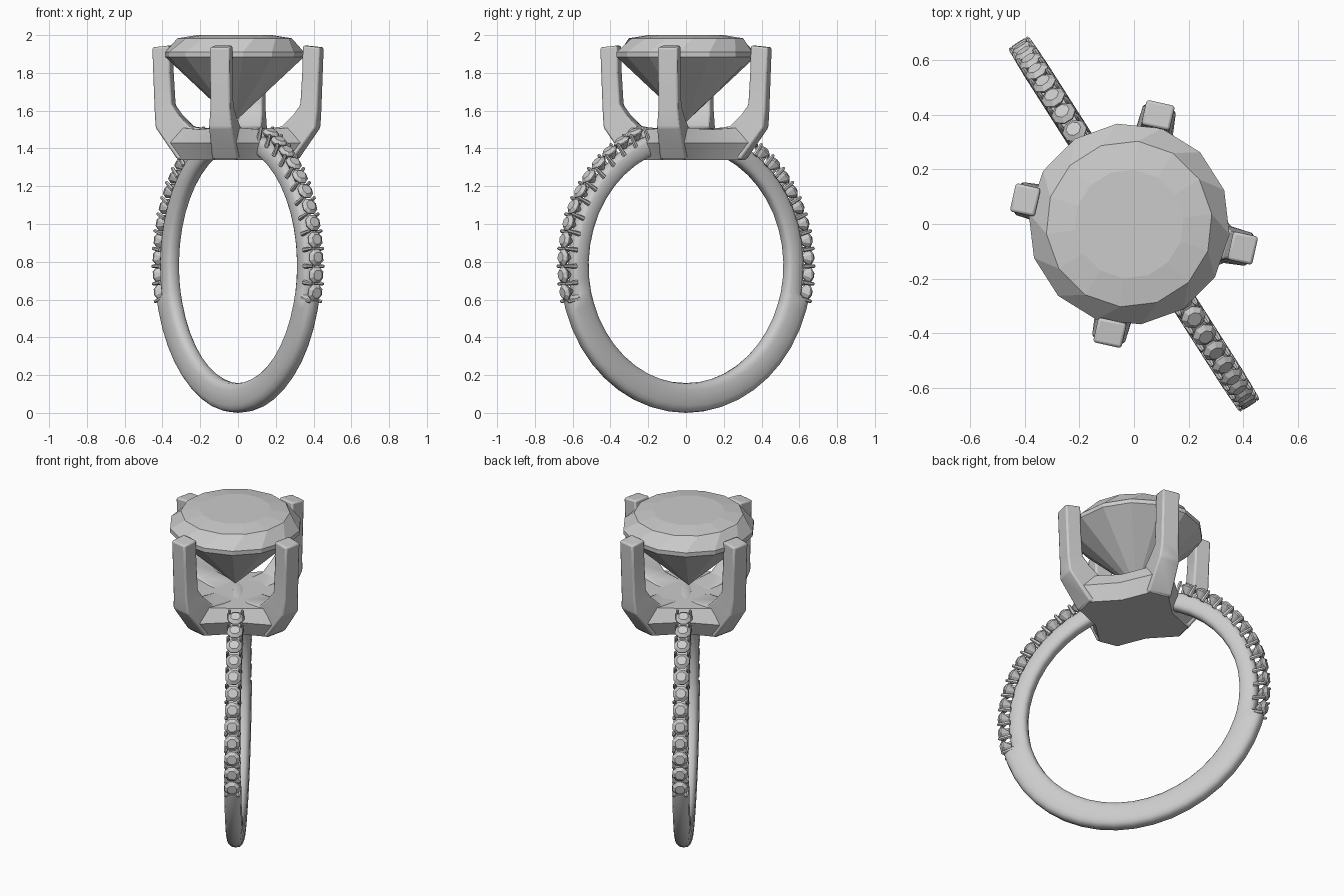
import bpy, bmesh
from math import sin, cos, pi, radians
from mathutils import Vector, Matrix

if "Cube" in bpy.data.objects:
    bpy.data.objects.remove(bpy.data.objects["Cube"])

TURN = Matrix.Rotation(radians(-57.5), 4, 'Z')   # ring plane is turned about z
CZ = 0.78                                        # centre height of the band


def add_loft(bm, rings, closed=False):
    """Skin a list of equal-length point loops; cap the ends unless closed."""
    rows = [[bm.verts.new(p) for p in r] for r in rings]
    n = len(rows[0])
    for i in range(len(rows) if closed else len(rows) - 1):
        a, b = rows[i], rows[(i + 1) % len(rows)]
        for j in range(n):
            k = (j + 1) % n
            bm.faces.new((a[j], a[k], b[k], b[j]))
    if not closed:
        bm.faces.new(rows[0][::-1])
        bm.faces.new(rows[-1])


def finish(name, bm, smooth=None, bevel=0):
    bmesh.ops.remove_doubles(bm, verts=bm.verts[:], dist=0.0006)
    bmesh.ops.recalc_face_normals(bm, faces=bm.faces[:])
    bm.transform(TURN)
    me = bpy.data.meshes.new(name)
    bm.to_mesh(me)
    bm.free()
    ob = bpy.data.objects.new(name, me)
    bpy.context.collection.objects.link(ob)
    if bevel:
        m = ob.modifiers.new("soft_edges", 'BEVEL')
        m.width, m.segments, m.limit_method = bevel, 2, 'ANGLE'
    if smooth:
        bpy.ops.object.select_all(action='DESELECT')
        bpy.context.view_layer.objects.active = ob
        ob.select_set(True)
        bpy.ops.object.shade_smooth_by_angle(angle=radians(smooth))
    return ob


def circle(r, z, n, off=0.0, cx=0.0, cy=0.0):
    return [Vector((cx + r * cos(2 * pi * (i + off) / n),
                    cy + r * sin(2 * pi * (i + off) / n), z)) for i in range(n)]


def on_band(r, deg, y=0.0):
    a = radians(deg)
    return Vector((r * cos(a), y, CZ + r * sin(a)))


# band: full thickness below, lowered seat for the small stones above
bm = bmesh.new()
lower = [-90 + d for d in range(-72, 73, 8)]                 # -162 .. -18
upper = [-14, -12.5] + list(range(-6, 187, 8)) + [192.5, 194]
rings = []
for deg in lower + upper:
    seat = -13 < deg < 193
    outer = 0.728 if seat else 0.78
    mid, half = (0.622 + outer) / 2, (outer - 0.622) / 2
    w = 0.042 if seat else 0.048
    sec = []
    for i in range(16):
        t = 2 * pi * i / 16
        c, s = cos(t), sin(t)
        e = 0.7
        c = abs(c) ** e * (1 if c >= 0 else -1)
        s = abs(s) ** e * (1 if s >= 0 else -1)
        sec.append(on_band(mid + half * c, deg, w * s))
    rings.append(sec)
add_loft(bm, rings, closed=True)
finish("band", bm, smooth=45)

# small stones and their bead prongs on both shoulders
STEP, START, COUNT = 6.9, -10.6, 12
stones, beads = bmesh.new(), bmesh.new()
for side in (1, -1):
    for k in range(COUNT + 1):
        deg = START + STEP * k
        # local frame: z points outward from the band
        def place(d, r):
            a = radians(d)
            m = Matrix.Translation(on_band(r, d)) @ Matrix.Rotation(pi / 2 - a, 4, 'Y')
            return (Matrix.Scale(-1, 4, (1, 0, 0)) @ m) if side < 0 else m
        if k < COUNT:
            m = place(deg, 0.772)
            prof = ((0.0002, -0.052), (0.045, -0.006), (0.046, 0.002), (0.028, 0.018))
            add_loft(stones, [[m @ p for p in circle(r, z, 8, 0.5)] for r, z in prof])
        m = place(deg - STEP / 2, 0.772)
        for y in (-0.036, 0.036):
            prof = ((0.013, -0.06), (0.010, 0.0), (0.009, 0.012), (0.004, 0.017))
            add_loft(beads, [[m @ p for p in circle(r, z, 6, 0, 0, y)] for r, z in prof])
finish("shoulder_stones", stones)
finish("bead_prongs", beads, smooth=40)

# head base: four-cornered cup with hollowed sides
bm = bmesh.new()
rings = []
for z, rc, rm, w in ((1.34, 0.31, 0.225, 0.055), (1.43, 0.37, 0.265, 0.055),
                     (1.51, 0.30, 0.235, 0.055)):
    ring = []
    for k in range(4):
        rot = Matrix.Rotation(pi / 4 + k * pi / 2, 4, 'Z')
        ring += [rot @ Vector((rc, -w, z)), rot @ Vector((rc, w, z)),
                 Matrix.Rotation(pi / 2 * (k + 1), 4, 'Z') @ Vector((rm, 0, z - 0.01 * (z > 1.5)))]
    rings.append(ring)
add_loft(bm, rings)
finish("head_base", bm, smooth=30)

# four claws bending outwards and up from the base
bm = bmesh.new()
claw = (  # inner r, inner z, outer r, outer z, half width
    (0.10, 1.50, 0.12, 1.345, 0.075), (0.25, 1.515, 0.315, 1.342, 0.072),
    (0.31, 1.575, 0.435, 1.51, 0.062), (0.348, 1.63, 0.442, 1.60, 0.054),
    (0.358, 1.80, 0.450, 1.80, 0.053), (0.362, 1.945, 0.455, 1.935, 0.053))
for k in range(4):
    rot = Matrix.Rotation(pi / 4 + k * pi / 2, 4, 'Z')
    add_loft(bm, [[rot @ Vector(p) for p in ((ri, -w, zi), (ri, w, zi), (ro, w, zo), (ro, -w, zo))]
                  for ri, zi, ro, zo, w in claw])
finish("claws", bm, smooth=40, bevel=0.01)

# centre stone: pavilion, girdle, faceted crown and table
bm = bmesh.new()
cx, cy = TURN.inverted().to_3x3().col[0][:2]
ox, oy = -0.018 * cx, -0.018 * cy
prof = ((0.0002, 1.54, 0), (0.370, 1.885, 0), (0.370, 1.91, 0),
        (0.305, 1.983, 0.5), (0.20, 2.0, 0.5))
add_loft(bm, [circle(r, z, 14, off, ox, oy) for r, z, off in prof])
finish("centre_stone", bm)
